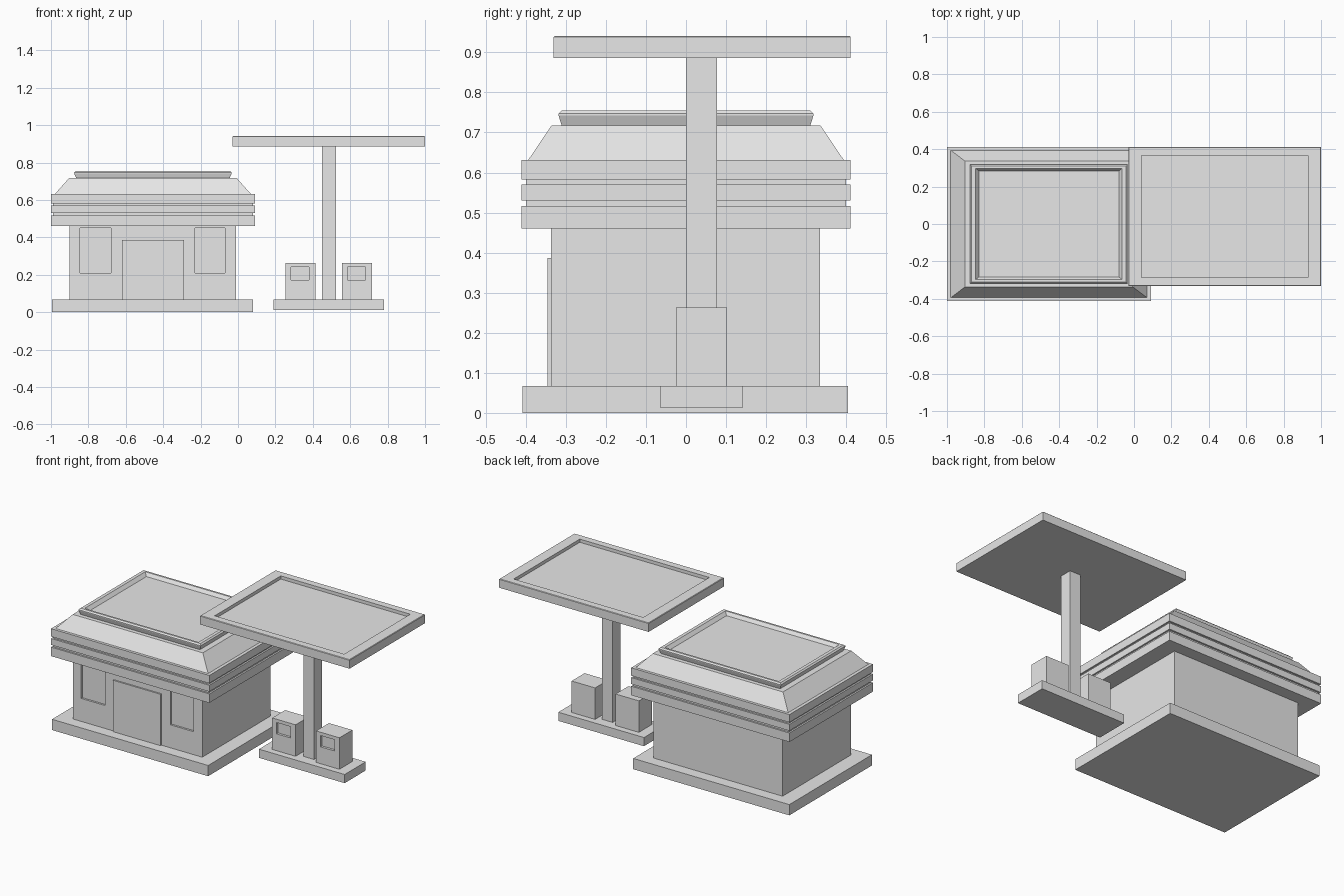
import bpy
import bmesh

cube = bpy.data.objects.get("Cube")
if cube:
    bpy.data.objects.remove(cube, do_unlink=True)

# Single flat colour
grey = bpy.data.materials.new("light_grey")
grey.use_nodes = True
grey.diffuse_color = (0.8, 0.8, 0.8, 1)
grey.node_tree.nodes["Principled BSDF"].inputs["Base Color"].default_value = (0.8, 0.8, 0.8, 1)


def loft(name, centre, rings):
    """Stack rectangular rings (half x, half y, z) and close both ends."""
    bm = bmesh.new()
    loops = []
    for hx, hy, z in rings:
        loops.append([bm.verts.new((centre[0] + sx * hx, centre[1] + sy * hy, z))
                      for sx, sy in ((-1, -1), (1, -1), (1, 1), (-1, 1))])
    for low, high in zip(loops, loops[1:]):
        for i in range(4):
            j = (i + 1) % 4
            bm.faces.new((low[i], low[j], high[j], high[i]))
    bm.faces.new(loops[0][::-1])
    bm.faces.new(loops[-1])
    mesh = bpy.data.meshes.new(name)
    bm.to_mesh(mesh)
    bm.free()
    mesh.materials.append(grey)
    obj = bpy.data.objects.new(name, mesh)
    bpy.context.collection.objects.link(obj)
    return obj


def box(name, x, y, z):
    hx, hy = (x[1] - x[0]) / 2, (y[1] - y[0]) / 2
    return loft(name, (x[0] + hx, y[0] + hy), [(hx, hy, z[0]), (hx, hy, z[1])])


def recess(obj, x, y, z):
    """Cut a box-shaped recess out of an object."""
    cutter = box("cutter", x, y, z)
    cutter.hide_render = True
    mod = obj.modifiers.new("recess", 'BOOLEAN')
    mod.operation = 'DIFFERENCE'
    mod.solver = 'EXACT'
    mod.object = cutter
    graph = bpy.context.evaluated_depsgraph_get()
    cut_mesh = bpy.data.meshes.new_from_object(obj.evaluated_get(graph))
    obj.modifiers.clear()
    obj.data = cut_mesh
    bpy.data.objects.remove(cutter, do_unlink=True)


# Shop building
box("shop_base", (-0.995, 0.08), (-0.408, 0.405), (0, 0.067))
walls = box("shop_walls", (-0.9, -0.01), (-0.337, 0.335), (0.067, 0.462))
for left, right in ((-0.845, -0.68), (-0.23, -0.07)):
    recess(walls, (left, right), (-0.4, -0.325), (0.21, 0.45))
box("shop_door", (-0.62, -0.29), (-0.346, -0.337), (0.067, 0.387))

# Banded roof: three fascia bands with grooves, then the slope
bands = []
for low, high in ((0.46, 0.516), (0.53, 0.57), (0.582, 0.631)):
    if bands:
        bands.append((0.535, 0.4, low))
    bands += [(0.545, 0.411, low), (0.545, 0.411, high), (0.535, 0.4, high)]
shop_centre = (-0.455, 0)
loft("shop_roof", shop_centre, bands + [(0.525, 0.394, 0.631), (0.448, 0.336, 0.717)])

# Raised roof cap with a sunken top
loft("roof_cap", shop_centre, [
    (0.41, 0.31, 0.716), (0.421, 0.318, 0.742), (0.421, 0.318, 0.747),
    (0.413, 0.31, 0.755), (0.392, 0.298, 0.755), (0.375, 0.284, 0.735)])

# Pump island, post and canopy
box("pump_island", (0.19, 0.78), (-0.065, 0.142), (0.013, 0.067))
box("canopy_post", (0.45, 0.525), (0, 0.078), (0.067, 0.89))
loft("canopy", (0.485, 0.04), [
    (0.515, 0.371, 0.886), (0.515, 0.371, 0.938), (0.512, 0.368, 0.941),
    (0.446, 0.325, 0.941), (0.446, 0.325, 0.921)])

# Fuel pumps with sunken displays
for side, left in (("right", 0.253), ("left", 0.555)):
    pump = box(side + "_pump", (left, left + 0.161), (-0.025, 0.102), (0.067, 0.263))
    recess(pump, (left + 0.03, left + 0.126), (-0.1, -0.01), (0.172, 0.242))
